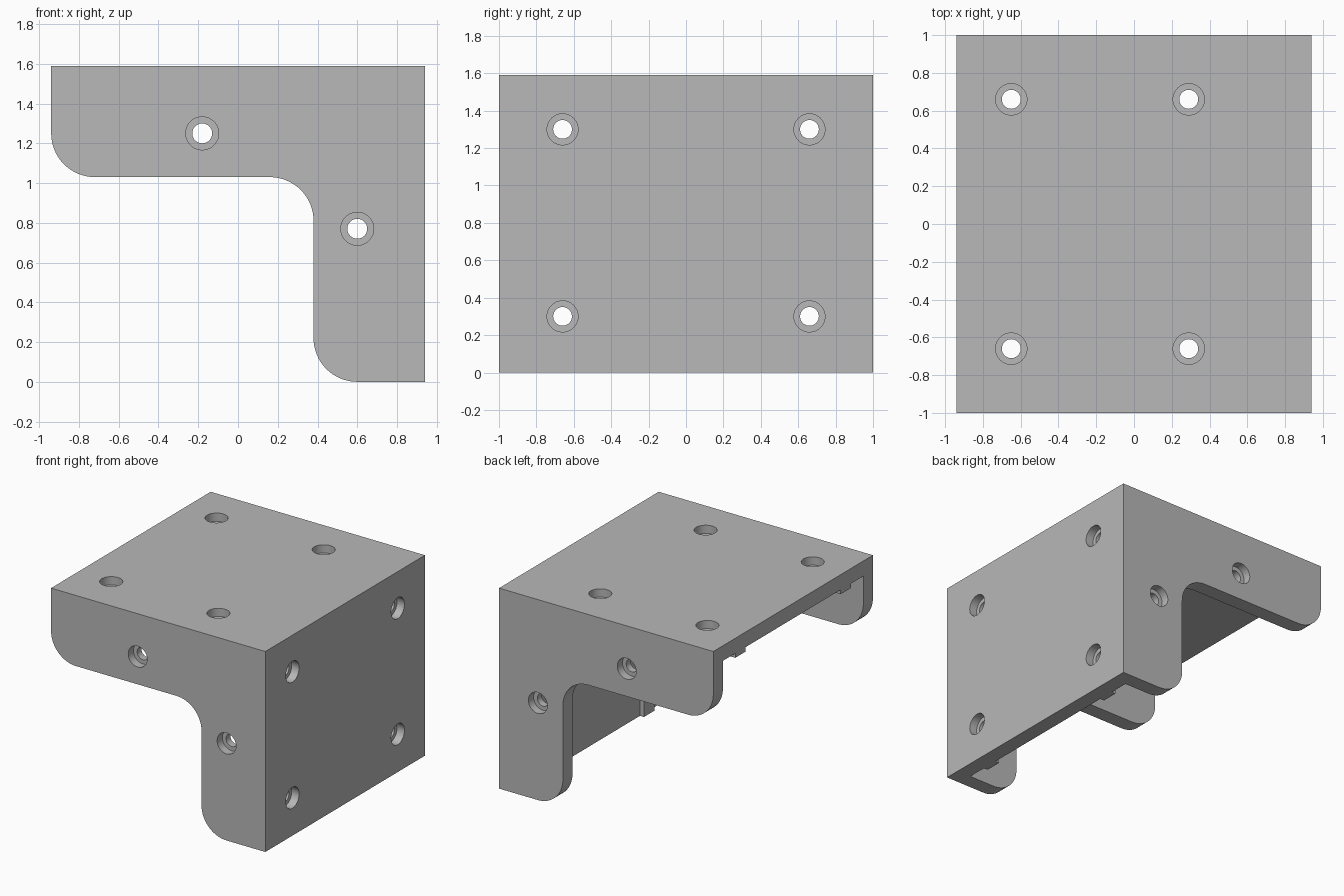
import bpy, bmesh
from math import pi, cos, sin
from mathutils import Matrix, Vector

if "Cube" in bpy.data.objects:
    bpy.data.objects.remove(bpy.data.objects["Cube"])

# Overall sizes
HX, HY, TOP = 0.94, 1.0, 1.59
WALL, ARM, FILLET = 0.12, 0.56, 0.22
RIB_Y, RIB_HALF, RIB_DEPTH = 0.66, 0.065, 0.035
HOLE_R, BORE_R, BORE_DEPTH = 0.05, 0.083, 0.065

grey = bpy.data.materials.new("plain_grey")
grey.use_nodes = True
colour = (0.48, 0.48, 0.48, 1)
grey.diffuse_color = colour
grey.node_tree.nodes["Principled BSDF"].inputs["Base Color"].default_value = colour


def make_object(name, bm):
    bmesh.ops.recalc_face_normals(bm, faces=bm.faces)
    mesh = bpy.data.meshes.new(name)
    bm.to_mesh(mesh)
    bm.free()
    mesh.materials.append(grey)
    obj = bpy.data.objects.new(name, mesh)
    bpy.context.collection.objects.link(obj)
    return obj


def arc(cx, cz, start, end, steps=16):
    angles = [start + (end - start) * i / steps for i in range(steps + 1)]
    return [(cx + FILLET * cos(a), cz + FILLET * sin(a)) for a in angles]


def cut(target, cutter):
    cutter.hide_render = True
    mod = target.modifiers.new(cutter.name, "BOOLEAN")
    mod.operation = "DIFFERENCE"
    mod.solver = "EXACT"
    mod.object = cutter
    bpy.context.view_layer.objects.active = target
    bpy.ops.object.modifier_apply(modifier=mod.name)
    bpy.data.objects.remove(cutter)


def cavity(x_max, z_max, y_min, y_max):
    low = Vector((-HX - 0.5, y_min, -0.5))
    high = Vector((x_max, y_max, z_max))
    bm = bmesh.new()
    bmesh.ops.create_cube(bm, size=1, matrix=Matrix.Translation((low + high) / 2)
                          @ Matrix.Diagonal((high - low).to_4d()))
    return make_object("cavity_cutter", bm)


def hole_cutters(name, radius, depth, holes):
    # Cylinders reach from just outside the surface to the given depth
    bm = bmesh.new()
    for point, outward in holes:
        out = Vector(outward)
        length = depth + 0.1
        centre = Vector(point) + out * (0.1 - depth) / 2
        turn = out.to_track_quat("Z", "Y").to_matrix().to_4x4()
        bmesh.ops.create_cone(bm, cap_ends=True, segments=48, radius1=radius,
                              radius2=radius, depth=length,
                              matrix=Matrix.Translation(centre) @ turn)
    return make_object(name, bm)


# Rounded L profile, extruded across the full width
under, inner = TOP - ARM, HX - ARM
profile = [(HX, 0), (HX, TOP), (-HX, TOP)]
profile += arc(-HX + FILLET, under + FILLET, pi, 1.5 * pi)
profile += arc(inner - FILLET, under - FILLET, pi / 2, 0)
profile += arc(inner + FILLET, FILLET, pi, 1.5 * pi)
bm = bmesh.new()
face = bm.faces.new([bm.verts.new((x, -HY, z)) for x, z in profile])
sweep = bmesh.ops.extrude_face_region(bm, geom=[face])
moved = [v for v in sweep["geom"] if isinstance(v, bmesh.types.BMVert)]
bmesh.ops.translate(bm, verts=moved, vec=(0, 2 * HY, 0))
bracket = make_object("corner_bracket", bm)

# Hollow the inside, leaving two shallow locating ribs on the plates
px, pz, py = HX - WALL, TOP - WALL, HY - WALL
rib_in, rib_out = RIB_Y - RIB_HALF, RIB_Y + RIB_HALF
cut(bracket, cavity(px, pz, -rib_in, rib_in))
cut(bracket, cavity(px, pz, rib_out, py))
cut(bracket, cavity(px, pz, -py, -rib_out))
cut(bracket, cavity(px - RIB_DEPTH, pz - RIB_DEPTH, -rib_out - 0.05, rib_out + 0.05))

# Counterbored screw holes on the top, side, front and back
holes = []
for s in (-1, 1):
    holes += [((x, s * RIB_Y, TOP), (0, 0, 1)) for x in (-0.65, 0.29)]
    holes += [((HX, s * RIB_Y, z), (1, 0, 0)) for z in (0.3, 1.3)]
    holes += [((x, s * HY, z), (0, s, 0)) for x, z in ((-0.18, 1.25), (0.6, 0.77))]
cut(bracket, hole_cutters("bore_cutter", BORE_R, BORE_DEPTH, holes))
cut(bracket, hole_cutters("drill_cutter", HOLE_R, 0.25, holes))

# Smooth the rounded walls, keep the edges crisp
bpy.ops.object.select_all(action="DESELECT")
bracket.select_set(True)
bpy.context.view_layer.objects.active = bracket
bpy.ops.object.shade_smooth_by_angle(angle=pi / 6)
